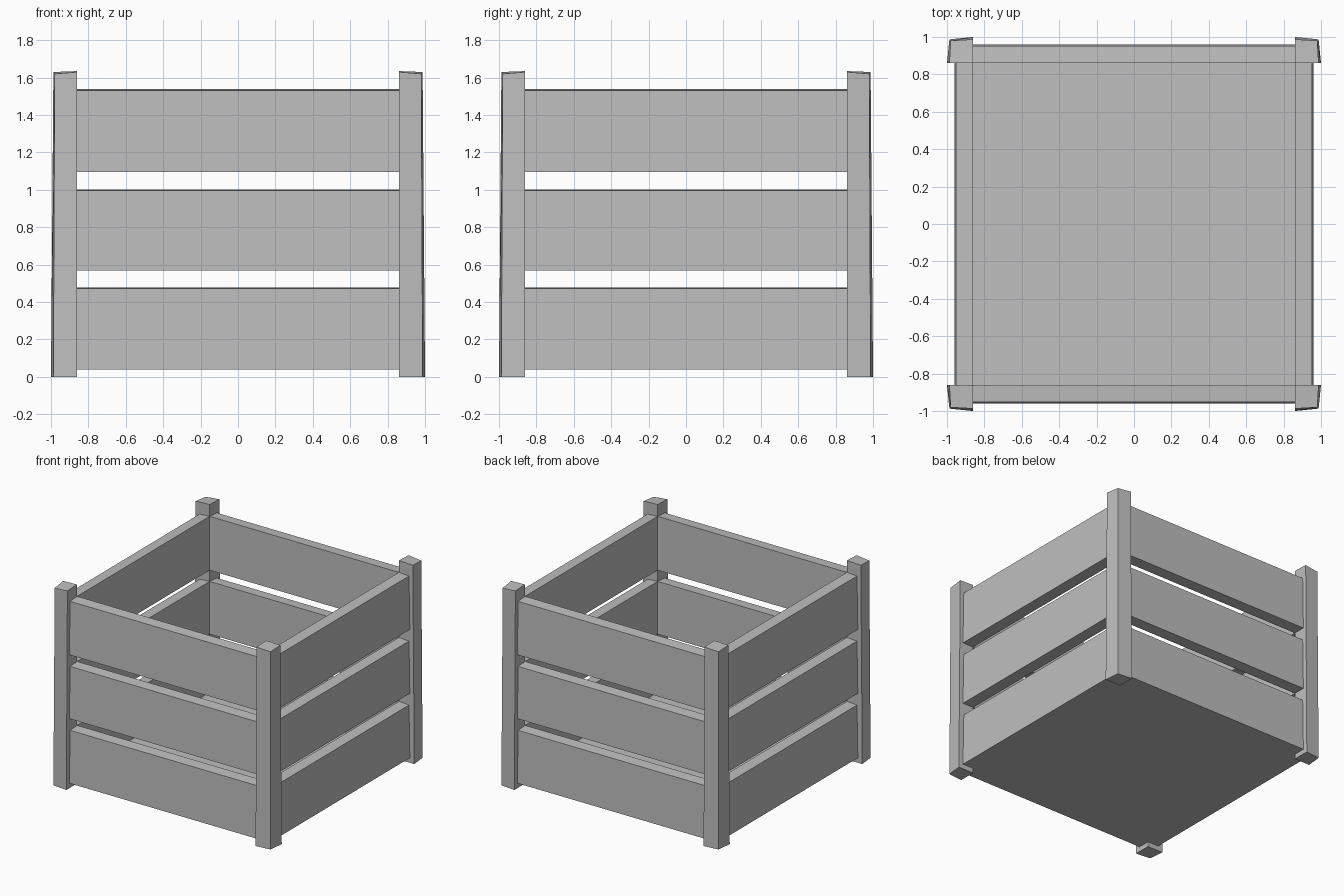
import bpy
from math import pi
from mathutils import Matrix

cube = bpy.data.objects.get("Cube")
if cube:
    bpy.data.objects.remove(cube)

grey = bpy.data.materials.new("plain_grey")
grey.use_nodes = True
colour = (0.52, 0.52, 0.52, 1)
grey.diffuse_color = colour
grey.node_tree.nodes["Principled BSDF"].inputs["Base Color"].default_value = colour


def prism(name, lower, upper, turn=0):
    """Join two matching outlines into a closed solid, turned about z."""
    n = len(lower)
    sides = [(i, (i + 1) % n, (i + 1) % n + n, i + n) for i in range(n)]
    caps = [tuple(reversed(range(n))), tuple(range(n, 2 * n))]
    mesh = bpy.data.meshes.new(name)
    mesh.from_pydata(lower + upper, [], sides + caps)
    mesh.transform(Matrix.Rotation(turn, 4, "Z"))
    mesh.materials.append(grey)
    obj = bpy.data.objects.new(name, mesh)
    bpy.context.collection.objects.link(obj)
    return obj


def post_outline(side, corner, z_in, z_side, z_out):
    return [(INNER, INNER, z_in), (side, INNER, z_side),
            (corner, corner, z_out), (INNER, side, z_side)]


def slat_outline(outer, z_outer, z_inner):
    return [(-INNER, -outer, z_outer), (INNER, -outer, z_outer),
            (INNER, -INNER, z_inner), (-INNER, -INNER, z_inner)]


INNER = 0.86
SLATS = {"lower": (0.04, 0.475), "middle": (0.57, 1.0), "upper": (1.095, 1.535)}

# Corner posts, slightly tapered with sloping tops
for i, place in enumerate(("back_left", "back_right", "front_right", "front_left")):
    prism(place + "_post", post_outline(1.0, 0.987, 0, 0, 0),
          post_outline(0.987, 0.98, 1.635, 1.63, 1.62), i * pi / 2)

# Three slats on each side
for i, side in enumerate(("front", "left", "back", "right")):
    for level, (z0, z1) in SLATS.items():
        prism(f"{side}_{level}_slat", slat_outline(0.96, z0, z0),
              slat_outline(0.952, z1 - 0.003, z1 + 0.003), i * pi / 2)

# Floor board between the lower slats
square = [(-INNER, -INNER), (INNER, -INNER), (INNER, INNER), (-INNER, INNER)]
prism("floor", [(x, y, 0.04) for x, y in square], [(x, y, 0.09) for x, y in square])
